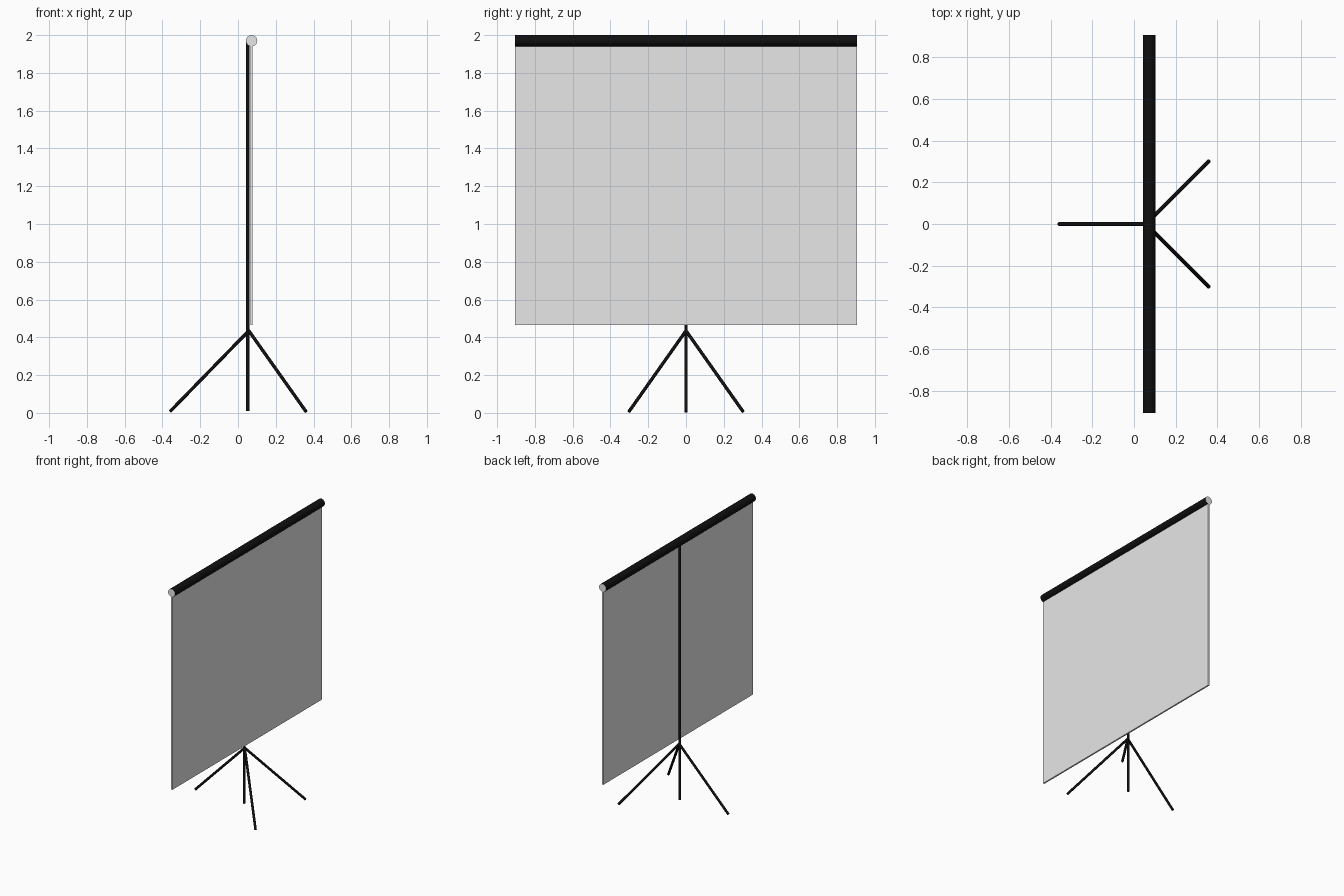
import bpy
import math
from mathutils import Vector

cube = bpy.data.objects.get("Cube")
if cube:
    bpy.data.objects.remove(cube, do_unlink=True)


def material(name, color):
    mat = bpy.data.materials.new(name)
    mat.use_nodes = True
    mat.diffuse_color = color
    mat.node_tree.nodes["Principled BSDF"].inputs["Base Color"].default_value = color
    return mat


black = material("matte_black", (0.005, 0.005, 0.005, 1))
grey = material("screen_grey", (0.8, 0.8, 0.8, 1))


def rod(name, start, end, radius, sides, mat):
    """Round bar between two points."""
    start, end = Vector(start), Vector(end)
    axis = end - start
    bpy.ops.mesh.primitive_cylinder_add(
        vertices=sides, radius=radius, depth=axis.length,
        location=(start + end) / 2,
        rotation=axis.to_track_quat('Z', 'Y').to_euler())
    obj = bpy.context.object
    obj.name = name
    obj.data.materials.append(mat)
    bpy.ops.object.shade_smooth_by_angle(angle=math.radians(40))
    return obj


half_width = 0.905
screen_x = 0.072

# Roller housing with pale end caps
housing = rod("roller_housing", (screen_x, -half_width, 1.97),
              (screen_x, half_width, 1.97), 0.03, 24, black)
housing.data.materials.append(grey)
for face in housing.data.polygons:
    if abs(face.normal.z) > 0.9:
        face.material_index = 1

# Hanging screen panel
bpy.ops.mesh.primitive_cube_add(size=1, location=(screen_x, 0, 1.215))
screen = bpy.context.object
screen.name = "screen_panel"
screen.dimensions = (0.012, 2 * half_width, 1.5)
bpy.ops.object.transform_apply(location=False, rotation=False, scale=True)
screen.data.materials.append(grey)

# Upright pole
rod("pole", (0.052, 0, 0.01), (0.052, 0, 1.97), 0.009, 16, black)

# Tripod legs
hub = (0.057, 0, 0.435)
feet = {"rear_leg": (-0.36, 0, 0.007),
        "front_leg_left": (0.36, 0.302, 0.007),
        "front_leg_right": (0.36, -0.302, 0.007)}
for name, foot in feet.items():
    rod(name, hub, foot, 0.009, 16, black)
